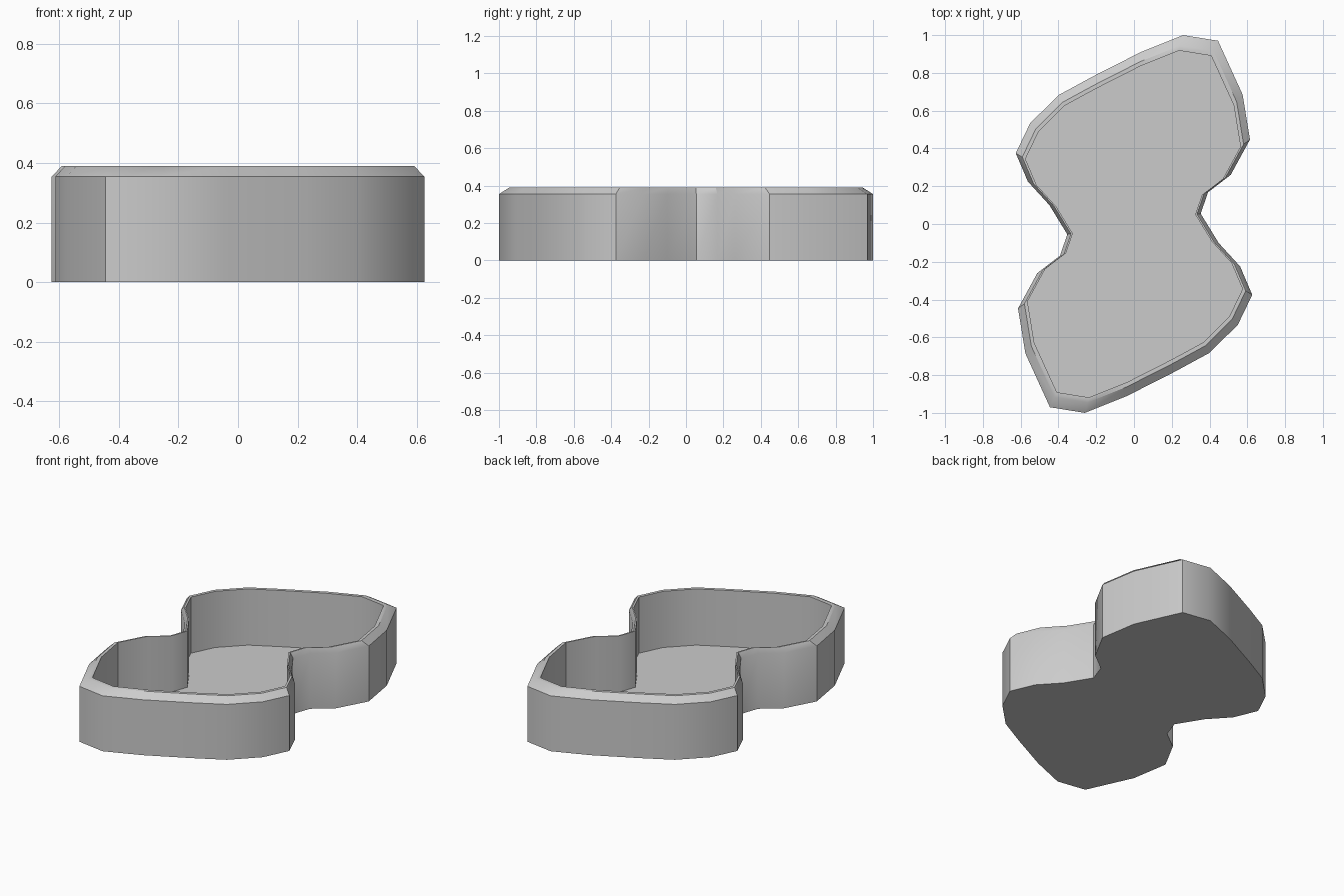
import bpy, bmesh, math

if "Cube" in bpy.data.objects:
    bpy.data.objects.remove(bpy.data.objects["Cube"])

# Half of the outline; the other half is the same turned by 180 degrees
HALF = [(0.353, 0.055), (0.392, 0.168), (0.512, 0.26), (0.614, 0.447),
        (0.575, 0.685), (0.445, 0.97), (0.26, 1.0), (0.04, 0.912),
        (-0.22, 0.78), (-0.40, 0.682), (-0.55, 0.533), (-0.626, 0.375),
        (-0.562, 0.225), (-0.448, 0.10)]
OUTLINE = HALF + [(-x, -y) for x, y in HALF]

# Wall section as (outline scale, height): outside, bevelled rim, inside
SECTION = [(1.0, 0.0), (1.0, 0.355), (0.945, 0.39), (0.918, 0.39), (0.918, 0.03)]

bm = bmesh.new()
rings = [[bm.verts.new((x * s, y * s, z)) for x, y in OUTLINE] for s, z in SECTION]
n = len(OUTLINE)
for a, b in zip(rings, rings[1:]):
    for i in range(n):
        j = (i + 1) % n
        bm.faces.new((a[i], a[j], b[j], b[i]))

# Underside and tray floor
bm.faces.new(rings[0][::-1])
bm.faces.new(rings[-1])
bmesh.ops.recalc_face_normals(bm, faces=bm.faces)

mesh = bpy.data.meshes.new("waisted_tray")
bm.to_mesh(mesh)
bm.free()
tray = bpy.data.objects.new("waisted_tray", mesh)
bpy.context.collection.objects.link(tray)

# Smooth outer wall with crisp rim and floor edges
bpy.context.view_layer.objects.active = tray
tray.select_set(True)
bpy.ops.object.shade_smooth_by_angle(angle=math.radians(35))
